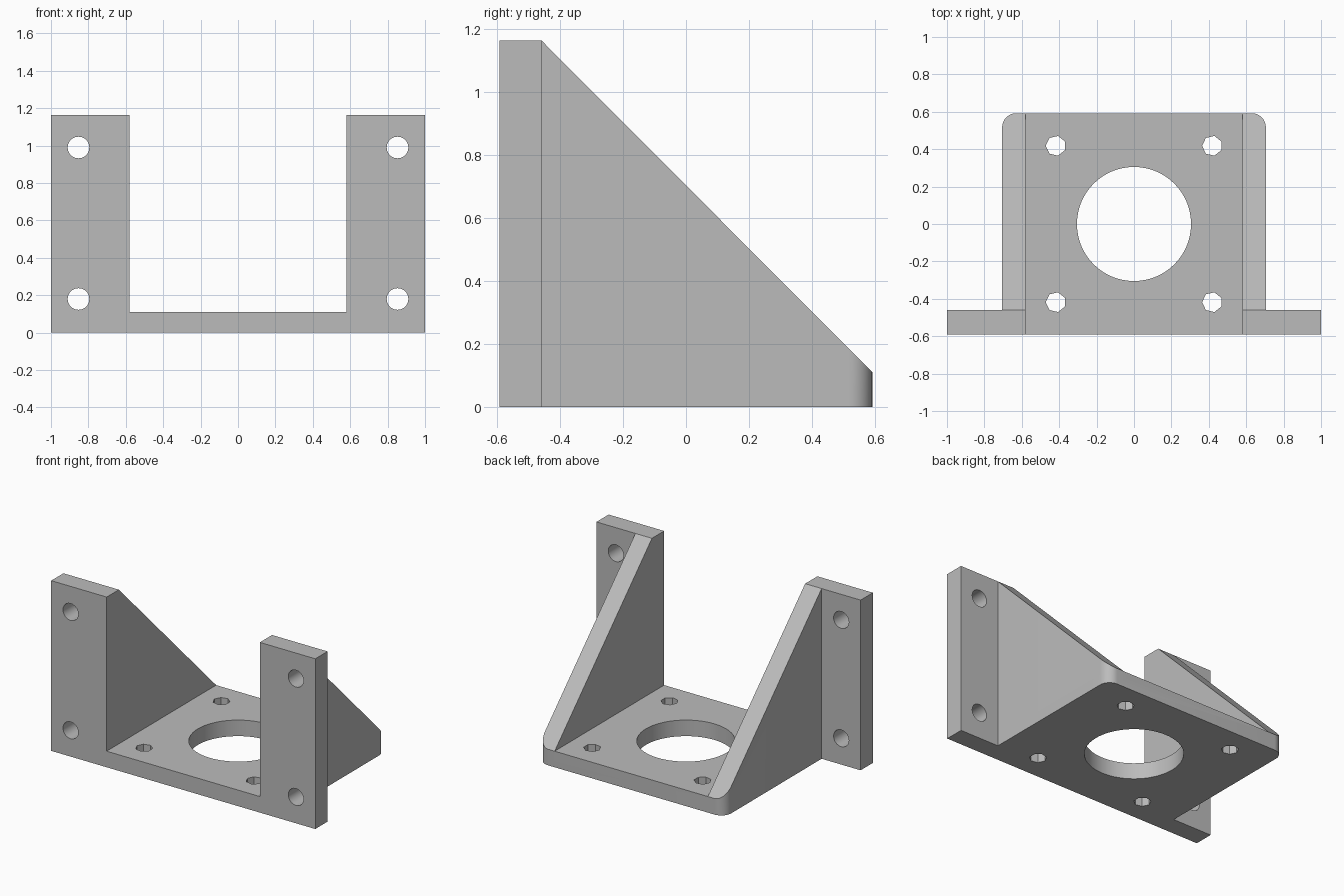
import bpy, bmesh, math
from mathutils import Vector

if "Cube" in bpy.data.objects:
    bpy.data.objects.remove(bpy.data.objects["Cube"])

Y, H, T = 0.592, 1.165, 0.11      # half depth, height, base thickness
FLANGE_Y = -0.46                  # back of the mounting flanges
INNER, OUTER, R = 0.58, 0.705, 0.075

grey = bpy.data.materials.new("grey_plastic")
grey.diffuse_color = (0.5, 0.5, 0.5, 1)
grey.use_nodes = True
grey.node_tree.nodes["Principled BSDF"].inputs["Base Color"].default_value = grey.diffuse_color


def prism(name, points, offset):
    """Closed outline extruded along the offset vector."""
    bm = bmesh.new()
    face = bm.faces.new([bm.verts.new(p) for p in points])
    ext = bmesh.ops.extrude_face_region(bm, geom=[face])
    verts = [v for v in ext["geom"] if isinstance(v, bmesh.types.BMVert)]
    bmesh.ops.translate(bm, verts=verts, vec=Vector(offset))
    bmesh.ops.recalc_face_normals(bm, faces=bm.faces)
    mesh = bpy.data.meshes.new(name)
    bm.to_mesh(mesh)
    bm.free()
    mesh.materials.append(grey)
    obj = bpy.data.objects.new(name, mesh)
    bpy.context.collection.objects.link(obj)
    return obj


def combine(target, tool, operation):
    mod = target.modifiers.new(tool.name, "BOOLEAN")
    mod.operation, mod.solver, mod.object = operation, "EXACT", tool
    bpy.context.view_layer.objects.active = target
    bpy.ops.object.modifier_apply(modifier=mod.name)
    bpy.data.objects.remove(tool)


def circle(r, n, start=0.0):
    return [(r * math.cos(start + math.tau * i / n),
             r * math.sin(start + math.tau * i / n)) for i in range(n)]


# Plan outline: flanges at the front, rounded corners at the back
half = [(1, -Y), (1, FLANGE_Y), (OUTER, FLANGE_Y)]
half += [(OUTER - R + R * math.cos(a), Y - R + R * math.sin(a))
         for a in (math.pi / 2 * i / 10 for i in range(11))]
outline = half + [(-x, y) for x, y in reversed(half)]
bracket = prism("motor_bracket", [(x, y, 0) for x, y in outline], (0, 0, H))

# Side profile gives the sloping gussets
side = [(-Y, 0), (Y, 0), (Y, T), (FLANGE_Y, H), (-Y, H)]
side = [(y * 1.0 if abs(y) < Y else math.copysign(Y, y), z) for y, z in side]
combine(bracket, prism("side_profile", [(-1.0, y, z) for y, z in side], (2, 0, 0)), "INTERSECT")

# Open channel between the two gussets
channel = [(-INNER, T), (INNER, T), (INNER, 2), (-INNER, 2)]
combine(bracket, prism("channel", [(x, -1, z) for x, z in channel], (0, 2, 0)), "DIFFERENCE")

# Large shaft opening and four base screw holes
combine(bracket, prism("shaft_hole", [(x, y, -0.2) for x, y in circle(0.305, 64)],
                       (0, 0, 0.5)), "DIFFERENCE")
for cx in (-0.418, 0.418):
    for cy in (-0.418, 0.418):
        pts = [(cx + x, cy + y, -0.2) for x, y in circle(0.054, 7, math.pi)]
        combine(bracket, prism("base_hole", pts, (0, 0, 0.5)), "DIFFERENCE")

# Flange screw holes
for cx in (-0.853, 0.853):
    for cz in (0.18, 0.99):
        pts = [(cx + x, -0.8, cz + z) for x, z in circle(0.058, 20)]
        combine(bracket, prism("flange_hole", pts, (0, 0.6, 0)), "DIFFERENCE")

# Smooth curved walls, keep edges crisp
bpy.ops.object.select_all(action="DESELECT")
bracket.select_set(True)
bpy.context.view_layer.objects.active = bracket
bpy.ops.object.shade_smooth_by_angle(angle=math.radians(30))
